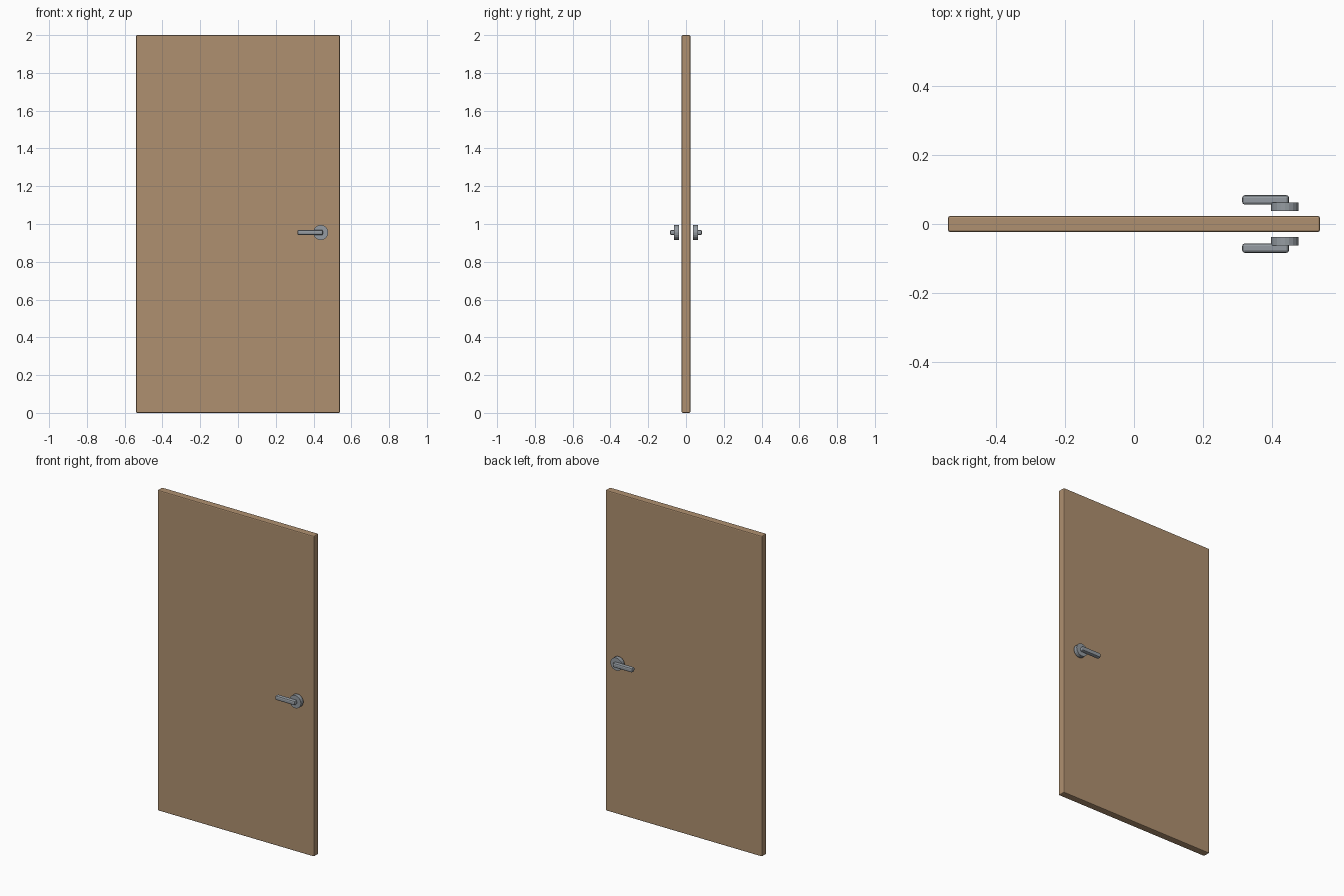
import bpy, math

if "Cube" in bpy.data.objects:
    bpy.data.objects.remove(bpy.data.objects["Cube"])


def bevelled_box(name, size, loc, bevel, segments, mat=None):
    bpy.ops.mesh.primitive_cube_add(size=1, location=loc)
    ob = bpy.context.object
    ob.name = name
    ob.scale = size
    bpy.ops.object.transform_apply(location=False, rotation=False, scale=True)
    mod = ob.modifiers.new("bevel", 'BEVEL')
    mod.width = bevel
    mod.segments = segments
    if mat:
        ob.data.materials.append(mat)
    return ob


def material(name, color):
    m = bpy.data.materials.new(name)
    m.diffuse_color = color
    m.use_nodes = True
    m.node_tree.nodes["Principled BSDF"].inputs["Base Color"].default_value = m.diffuse_color
    return m


wood = material("wood", (0.43, 0.28, 0.16, 1))
metal = material("metal", (0.30, 0.33, 0.36, 1))

# Door slab
bevelled_box("door_panel", (1.08, 0.046, 2.0), (0, 0, 1), 0.006, 2, wood)

# Handle set on each face: round rose plus lever pointing inward
for side, tag in ((-1, "front"), (1, "back")):
    bpy.ops.mesh.primitive_cylinder_add(
        vertices=20, radius=0.04, depth=0.025,
        location=(0.438, side * 0.05, 0.955), rotation=(math.pi / 2, 0, 0))
    rose = bpy.context.object
    rose.name = tag + "_rose"
    rose.data.materials.append(metal)
    bevelled_box(tag + "_lever", (0.136, 0.028, 0.028),
                 (0.382, side * 0.07, 0.955), 0.008, 2, metal)
